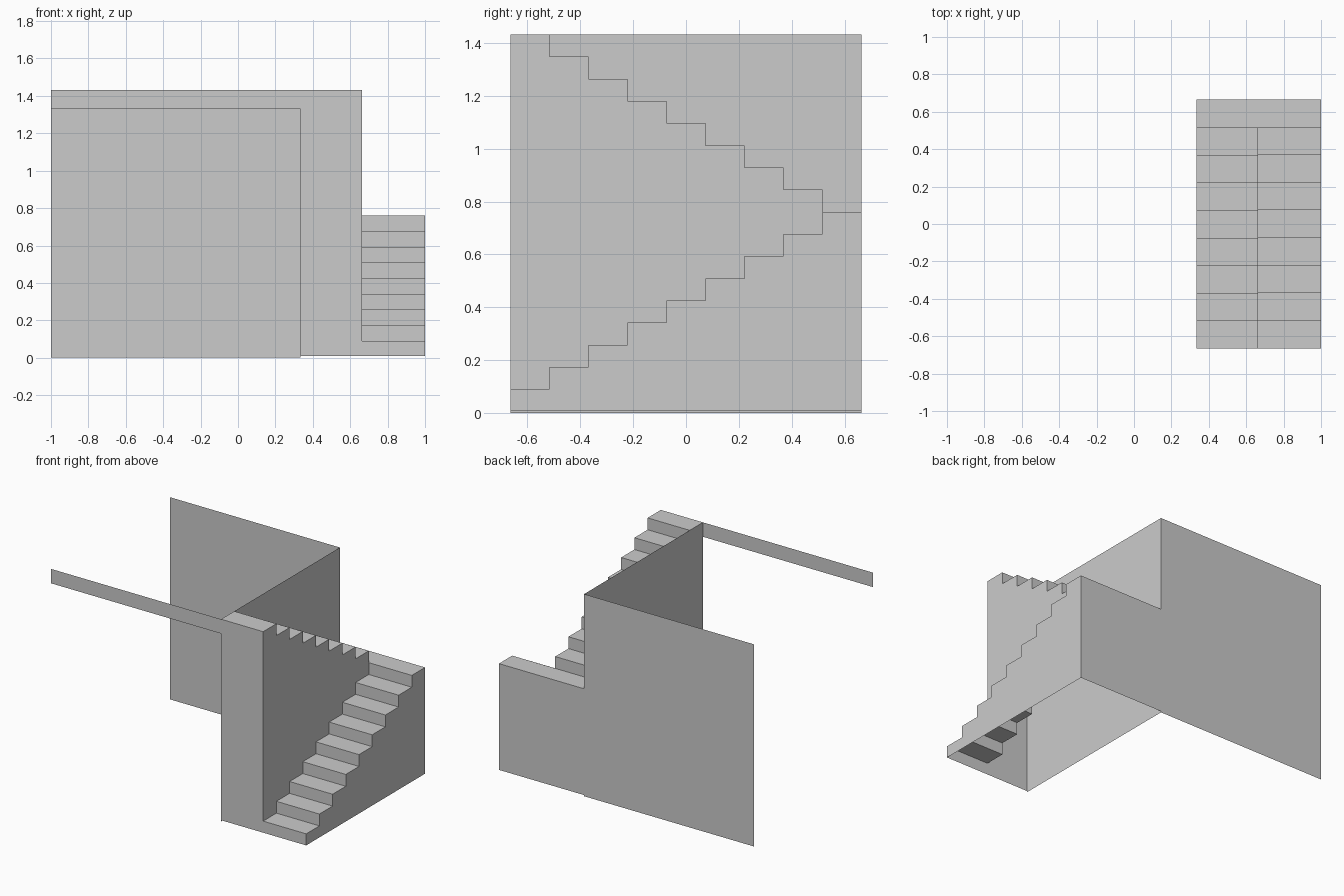
import bpy, bmesh

if "Cube" in bpy.data.objects:
    bpy.data.objects.remove(bpy.data.objects["Cube"])

X_IN, X_MID, X_OUT = 0.333, 0.663, 1.0
Y, BASE, TOP = 0.665, 0.008, 1.432
N = 9                                   # treads in the lower flight
RUN, Z0 = 2 * Y / N, 0.09
RISE = (TOP - Z0) / (2 * N - 2)


def make_object(name, faces):
    """Build an object from polygons, welding shared corners."""
    bm = bmesh.new()
    for f in faces:
        bm.faces.new([bm.verts.new(p) for p in f])
    bmesh.ops.remove_doubles(bm, verts=bm.verts, dist=1e-4)
    bmesh.ops.recalc_face_normals(bm, faces=bm.faces)
    mesh = bpy.data.meshes.new(name)
    bm.to_mesh(mesh)
    bm.free()
    obj = bpy.data.objects.new(name, mesh)
    bpy.context.collection.objects.link(obj)
    return obj


def ribbon(profile, xa, xb):
    """Sweep a (y, z) profile across x."""
    return [[(xa, *p), (xb, *p), (xb, *q), (xa, *q)]
            for p, q in zip(profile, profile[1:])]


def sheet(profile, x):
    """Flat wall in the y-z plane."""
    return [[(x, *p) for p in profile]]


# stepped profiles: lower flight climbs to the back, upper returns to the front
lower, upper = [], []
for i in range(N):
    y, z = -Y + i * RUN, Z0 + i * RISE
    lower += [(y, z), (y + RUN, z)]
    z = Z0 + (N - 1 + i) * RISE
    upper += [(Y - i * RUN, z), (Y - (i + 1) * RUN, z)]

foot = [(-Y, BASE)]
heel = [(Y, BASE)]

# hollow staircase, open underneath
stairs = ribbon(foot + lower + heel, X_MID, X_OUT)
stairs += ribbon(heel + upper + [(-Y, Z0)] + foot, X_IN, X_MID)
stairs += sheet(foot + lower + heel, X_OUT)
stairs += sheet(lower[:-1] + upper[2:], X_MID)
make_object("staircase", stairs)

# thin walls around the stairwell
make_object("side_wall", sheet([(-Y, 0), (-Y, TOP), (Y, TOP), (Y, 0)], X_IN))


def facing_wall(name, y, z0, z1):
    make_object(name, [[(-1, y, z0), (X_IN, y, z0), (X_IN, y, z1), (-1, y, z1)]])


facing_wall("back_wall", Y, 0, TOP)
facing_wall("front_floor_edge", -Y, 1.33, TOP)
